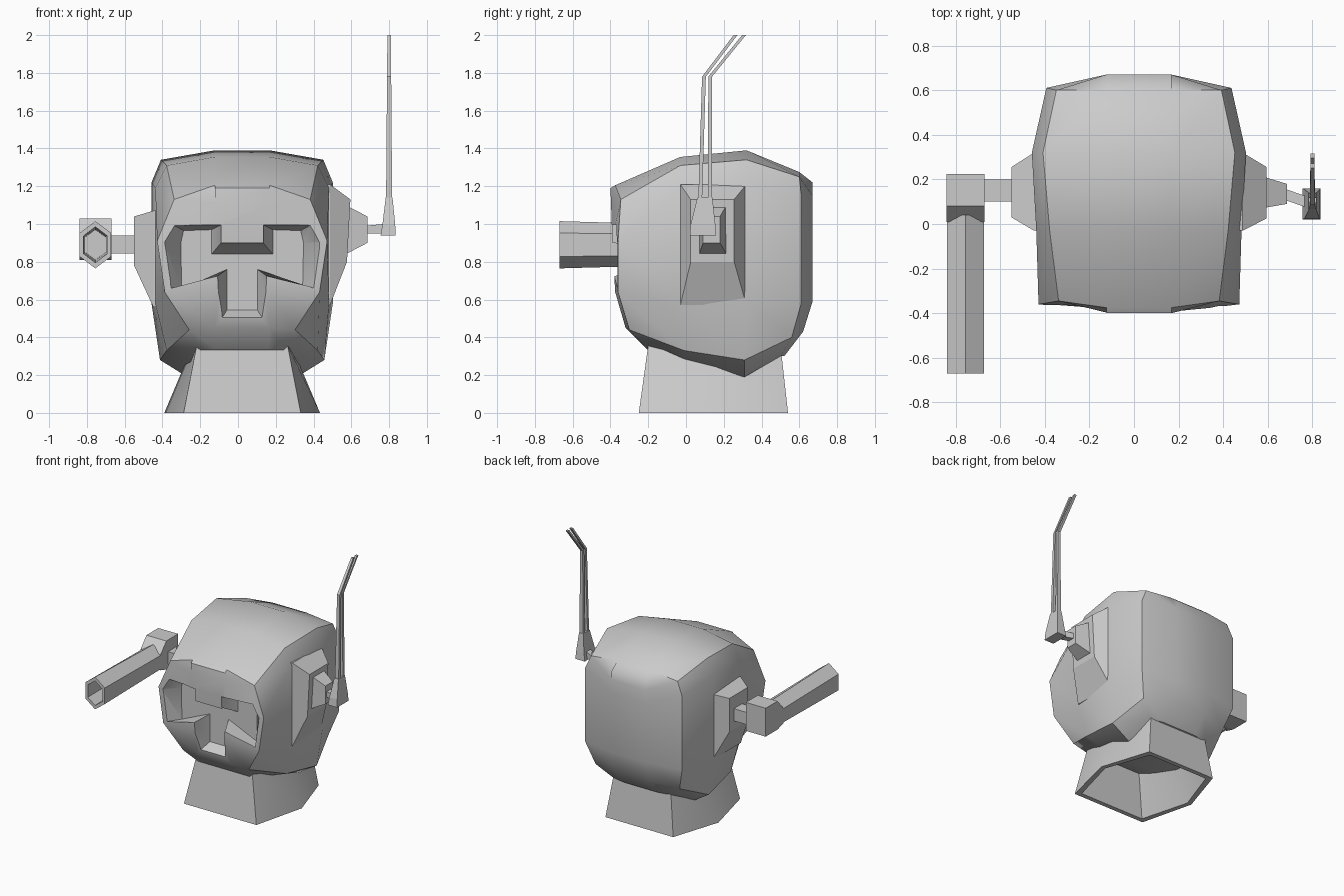
import bpy, bmesh
from math import radians, sin, cos, pi

if "Cube" in bpy.data.objects:
    bpy.data.objects.remove(bpy.data.objects["Cube"])

XC = 0.022  # helmet mid-line


def loft(name, rings, strip=False, smooth=0):
    """Skin equal-length closed rings; cap with n-gons, or quad strips across mirrored pairs."""
    bm = bmesh.new()
    vs = [[bm.verts.new(p) for p in r] for r in rings]
    n = len(rings[0])
    for a, b in zip(vs, vs[1:]):
        for i in range(n):
            j = (i + 1) % n
            bm.faces.new((a[i], a[j], b[j], b[i]))
    for r in (vs[0], vs[-1]):
        if strip:
            for i in range(n // 2 - 1):
                bm.faces.new((r[i], r[i + 1], r[n - 2 - i], r[n - 1 - i]))
        else:
            bm.faces.new(r)
    bmesh.ops.recalc_face_normals(bm, faces=bm.faces)
    me = bpy.data.meshes.new(name)
    bm.to_mesh(me)
    bm.free()
    ob = bpy.data.objects.new(name, me)
    bpy.context.collection.objects.link(ob)
    if smooth:
        shade(ob, smooth)
    return ob


def activate(ob):
    bpy.ops.object.select_all(action='DESELECT')
    ob.select_set(True)
    bpy.context.view_layer.objects.active = ob


def shade(ob, angle):
    activate(ob)
    bpy.ops.object.shade_smooth_by_angle(angle=radians(angle))


def mirrored(half):
    """Half section of (half-width, y, z) to a closed ring about the mid-line."""
    return [(XC + w, y, z) for w, y, z in half] + [(XC - w, y, z) for w, y, z in reversed(half)]


def rect_x(x, y0, y1, z0, z1, lean=0.0):
    return [(x, y0, z0), (x, y1, z0), (x + lean, y1, z1), (x + lean, y0, z1)]


def rect_y(y, x0, x1, z0, z1):
    return [(x0, y, z0), (x1, y, z0), (x1, y, z1), (x0, y, z1)]


def rect_z(z, x0, x1, y0, y1):
    return [(x0, y0, z), (x1, y0, z), (x1, y1, z), (x0, y1, z)]


# Helmet shell: sections from face to back
sections = [
    [(.145, -.40, 1.19), (.145, -.397, 1.11), (.145, -.39, .91), (.145, -.375, .64), (.145, -.32, .45), (.14, -.21, .34)],
    [(.145, -.375, 1.205), (.36, -.345, 1.13), (.45, -.36, .91), (.41, -.36, .64), (.28, -.30, .44), (.22, -.20, .33)],
    [(.145, -.03, 1.355), (.40, -.03, 1.31), (.46, -.03, 1.19), (.46, -.03, .58), (.40, -.01, .33), (.24, -.01, .27)],
    [(.145, .32, 1.39), (.43, .32, 1.34), (.48, .32, 1.22), (.48, .32, .58), (.435, .31, .28), (.29, .31, .19)],
    [(.145, .60, 1.275), (.37, .60, 1.25), (.415, .61, 1.15), (.415, .61, .58), (.36, .56, .40), (.25, .50, .30)],
    [(.145, .67, 1.22), (.145, .67, 1.15), (.145, .67, 1.05), (.145, .67, .59), (.145, .62, .43), (.145, .52, .30)],
]
helmet = loft("helmet_shell", [mirrored(s) for s in sections], strip=True)

# Visor recess with forehead tab, cheek points and mouth slot
rim = [(.112, .90), (.112, .995), (.365, .995), (.42, .90), (.385, .66), (.13, .725), (.118, .485)]
floor = [(.162, .84), (.162, .97), (.31, .965), (.325, .90), (.32, .655), (.08, .76), (.08, .545)]
cutter = loft("visor_cutter", [mirrored([(w, y, z) for w, z in prof])
                               for y, prof in ((-.6, rim), (-.375, rim), (-.26, floor))])
cutter.hide_render = True
mod = helmet.modifiers.new("visor", 'BOOLEAN')
mod.object, mod.operation, mod.solver = cutter, 'DIFFERENCE', 'EXACT'
activate(helmet)
bpy.ops.object.modifier_apply(modifier=mod.name)
bpy.data.objects.remove(cutter)
shade(helmet, 32)

# Hollow neck
neck_top = [(.24, -.20), (.26, .15), (.24, .50)]
neck_low = [(.31, -.25), (.412, .16), (.29, .54)]


def neck_ring(half, z, inset=0.0):
    return mirrored([(w - inset, y + d * inset, z) for (w, y), d in zip(half, (1, 0, -1))])


loft("neck", [neck_ring(neck_top, .36), neck_ring(neck_low, 0),
              neck_ring(neck_low, 0, .035), neck_ring(neck_top, .34, .035)], smooth=32)

# Ear pads
loft("ear_pad_right", [rect_x(XC + .42, -.03, .32, .57, 1.21),
                       rect_x(XC + .465, -.03, .32, .57, 1.21),
                       rect_x(.577, .025, .255, .80, 1.13, .018)])
loft("ear_pad_left", [rect_x(XC - .42, -.03, .32, .56, 1.08),
                      rect_x(XC - .47, -.03, .32, .56, 1.07),
                      rect_x(-.55, .03, .255, .78, 1.04)])

# Right side: knob, stem, antenna foot and two bent rods
loft("antenna_knob", [rect_x(.57, .07, .215, .84, 1.10), rect_x(.685, .09, .18, .90, 1.04)])
loft("antenna_stem", [rect_x(.67, .11, .16, .95, .99), rect_x(.77, .075, .125, .95, 1.0)])
loft("antenna_foot", [rect_z(.94, .755, .835, .02, .16), rect_z(1.0, .765, .832, .025, .155),
                      rect_z(1.14, .782, .818, .06, .14)])
for label, path in (("front", [(.075, 1.12), (.095, 1.78), (.262, 2.0)]),
                    ("back", [(.127, 1.12), (.128, 1.78), (.307, 2.0)])):
    loft("antenna_rod_" + label, [rect_z(z, .80 - r, .80 + r, y - .01, y + .01)
                                  for (y, z), r in zip(path, (.016, .011, .009))])

# Left side: stem, mounting block with sloped front, hexagonal hollow tube
loft("tube_stem", [rect_x(-.53, .10, .20, .845, .94), rect_x(-.69, .10, .20, .845, .94)])
loft("tube_block", [rect_y(.225, -.84, -.67, .81, 1.03), rect_y(.08, -.84, -.67, .81, 1.03),
                    rect_y(.01, -.84, -.67, .83, .95)])


def hexagon(y, rx, rz):
    return [(-.755 + rx * sin(i * pi / 3) / sin(pi / 3), y, .89 + rz * cos(i * pi / 3)) for i in range(6)]


loft("hex_tube", [hexagon(.04, .083, .105), hexagon(-.67, .083, .125),
                  hexagon(-.67, .062, .095), hexagon(-.25, .055, .08)])
